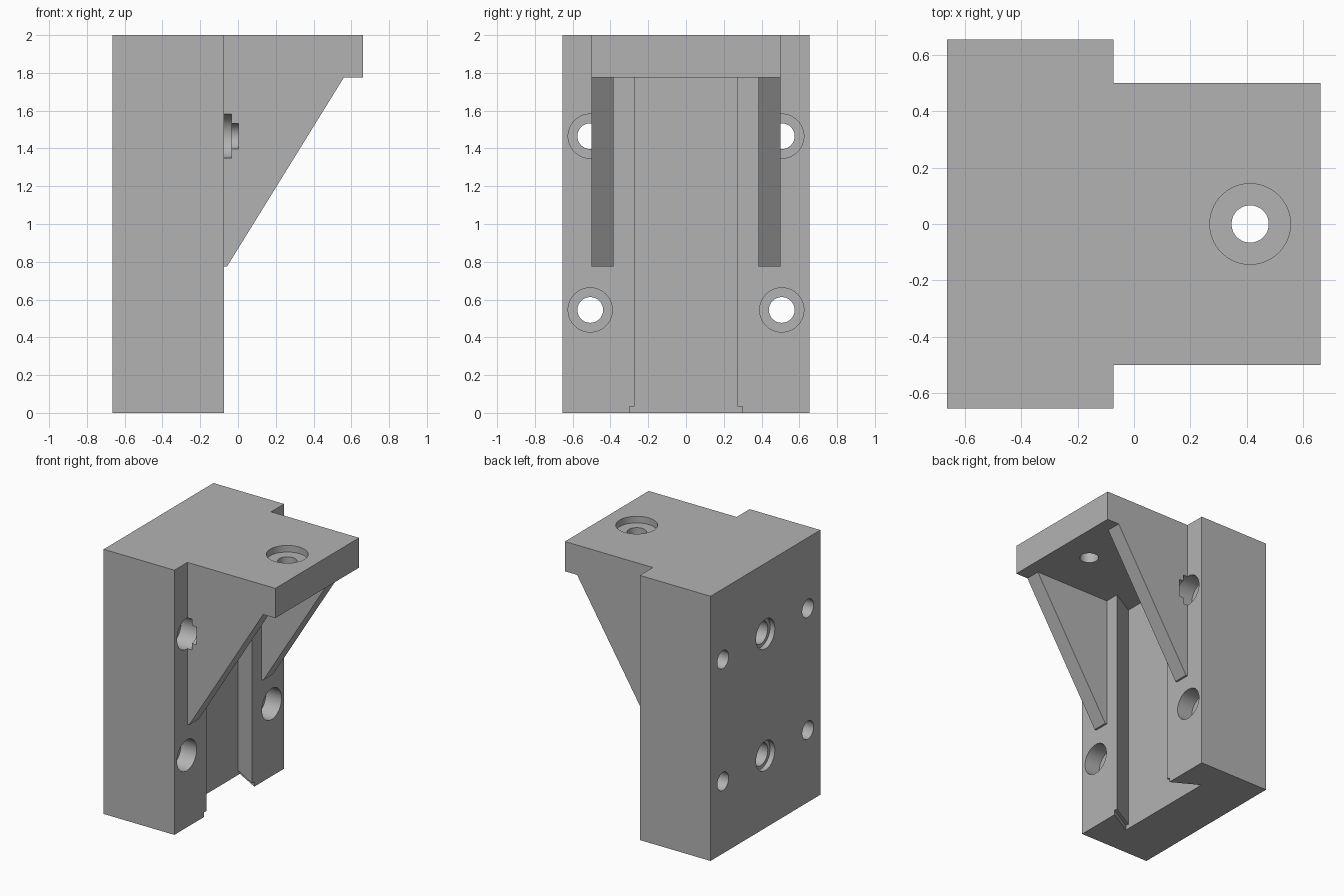
import bpy, bmesh, math
from mathutils import Matrix, Vector

old = bpy.data.objects.get("Cube")
if old:
    bpy.data.objects.remove(old, do_unlink=True)

grey = bpy.data.materials.new("machined_grey")
grey.use_nodes = True
colour = (0.45, 0.45, 0.45, 1)
grey.diffuse_color = colour
grey.node_tree.nodes["Principled BSDF"].inputs["Base Color"].default_value = colour

# Main dimensions
BACK, FACE, FRONT = -0.664, -0.073, 0.662
HALF_W, PLATE_W, RIB_IN = 0.655, 0.5, 0.385
PLATE_Z, TOP = 1.775, 2.0


def finish(name, bm):
    bmesh.ops.recalc_face_normals(bm, faces=bm.faces)
    mesh = bpy.data.meshes.new(name)
    bm.to_mesh(mesh)
    bm.free()
    mesh.materials.append(grey)
    ob = bpy.data.objects.new(name, mesh)
    bpy.context.collection.objects.link(ob)
    return ob


def prism(name, points, offset):
    """Extrude a closed outline along the offset vector."""
    bm = bmesh.new()
    face = bm.faces.new([bm.verts.new(p) for p in points])
    new = bmesh.ops.extrude_face_region(bm, geom=[face])["geom"]
    verts = [g for g in new if isinstance(g, bmesh.types.BMVert)]
    bmesh.ops.translate(bm, verts=verts, vec=Vector(offset))
    return finish(name, bm)


def box(name, x0, x1, half_y, z0, z1):
    outline = [(x0, -half_y, z0), (x1, -half_y, z0), (x1, half_y, z0), (x0, half_y, z0)]
    return prism(name, outline, (0, 0, z1 - z0))


def cylinder(name, start, end, radius):
    start, end = Vector(start), Vector(end)
    axis = end - start
    bm = bmesh.new()
    turn = axis.to_track_quat('Z', 'Y').to_matrix().to_4x4()
    bmesh.ops.create_cone(bm, cap_ends=True, segments=64, radius1=radius, radius2=radius,
                          depth=axis.length,
                          matrix=Matrix.Translation((start + end) / 2) @ turn)
    return finish(name, bm)


def combine(target, tool, operation):
    """Apply a boolean with the tool, then discard the tool."""
    mod = target.modifiers.new(operation.lower(), 'BOOLEAN')
    mod.operation, mod.solver, mod.object = operation, 'EXACT', tool
    bpy.context.view_layer.objects.active = target
    bpy.ops.object.modifier_apply(modifier=mod.name)
    bpy.data.objects.remove(tool, do_unlink=True)


def dovetail(name, mouth, floor, z0, z1):
    """Undercut slot, open towards +x."""
    side = [(FACE - 0.2, floor), (FACE, mouth), (FACE + 0.05, mouth)]
    outline = side + [(x, -y) for x, y in reversed(side)]
    return prism(name, [(x, y, z0) for x, y in outline], (0, 0, z1 - z0))


# Upright block with the overhanging top plate
bracket = box("angle_bracket", BACK, FACE, HALF_W, 0, TOP)
combine(bracket, box("top_plate", FACE - 0.05, FRONT, PLATE_W, PLATE_Z, TOP), 'UNION')

# Two triangular ribs
rib = [(FACE - 0.05, 0.775), (-0.058, 0.775), (0.56, PLATE_Z), (0.56, PLATE_Z + 0.05),
       (FACE - 0.05, PLATE_Z + 0.05)]
for side in (-1, 1):
    outline = [(x, side * RIB_IN, z) for x, z in rib]
    combine(bracket, prism("rib", outline, (0, side * (PLATE_W - RIB_IN), 0)), 'UNION')

# Dovetail slot with a wider step at the foot
combine(bracket, dovetail("slot", 0.273, 0.388, -0.1, PLATE_Z), 'DIFFERENCE')
combine(bracket, dovetail("slot_step", 0.3, 0.412, -0.1, 0.035), 'DIFFERENCE')

for z in (0.545, 1.465):
    # Counterbored corner bolt holes, running slightly into the ribs
    for y in (-0.507, 0.507):
        combine(bracket, cylinder("bolt_hole", (-0.8, y, z), (0.003, y, z), 0.068), 'DIFFERENCE')
        combine(bracket, cylinder("bolt_recess", (FACE - 0.13, y, z), (-0.035, y, z), 0.117),
                'DIFFERENCE')
    # Blind stepped holes in the back
    combine(bracket, cylinder("back_recess", (-0.8, 0, z), (BACK + 0.04, 0, z), 0.112), 'DIFFERENCE')
    combine(bracket, cylinder("back_hole", (-0.8, 0, z), (BACK + 0.25, 0, z), 0.085), 'DIFFERENCE')

# Counterbored hole through the plate
combine(bracket, cylinder("plate_hole", (0.412, 0, 1.6), (0.412, 0, 2.1), 0.066), 'DIFFERENCE')
combine(bracket, cylinder("plate_recess", (0.412, 0, TOP - 0.05), (0.412, 0, 2.1), 0.143), 'DIFFERENCE')

# Smooth hole walls, sharp edges elsewhere
for ob in bpy.context.selected_objects:
    ob.select_set(False)
bracket.select_set(True)
bpy.context.view_layer.objects.active = bracket
bpy.ops.object.shade_smooth_by_angle(angle=math.radians(25))
